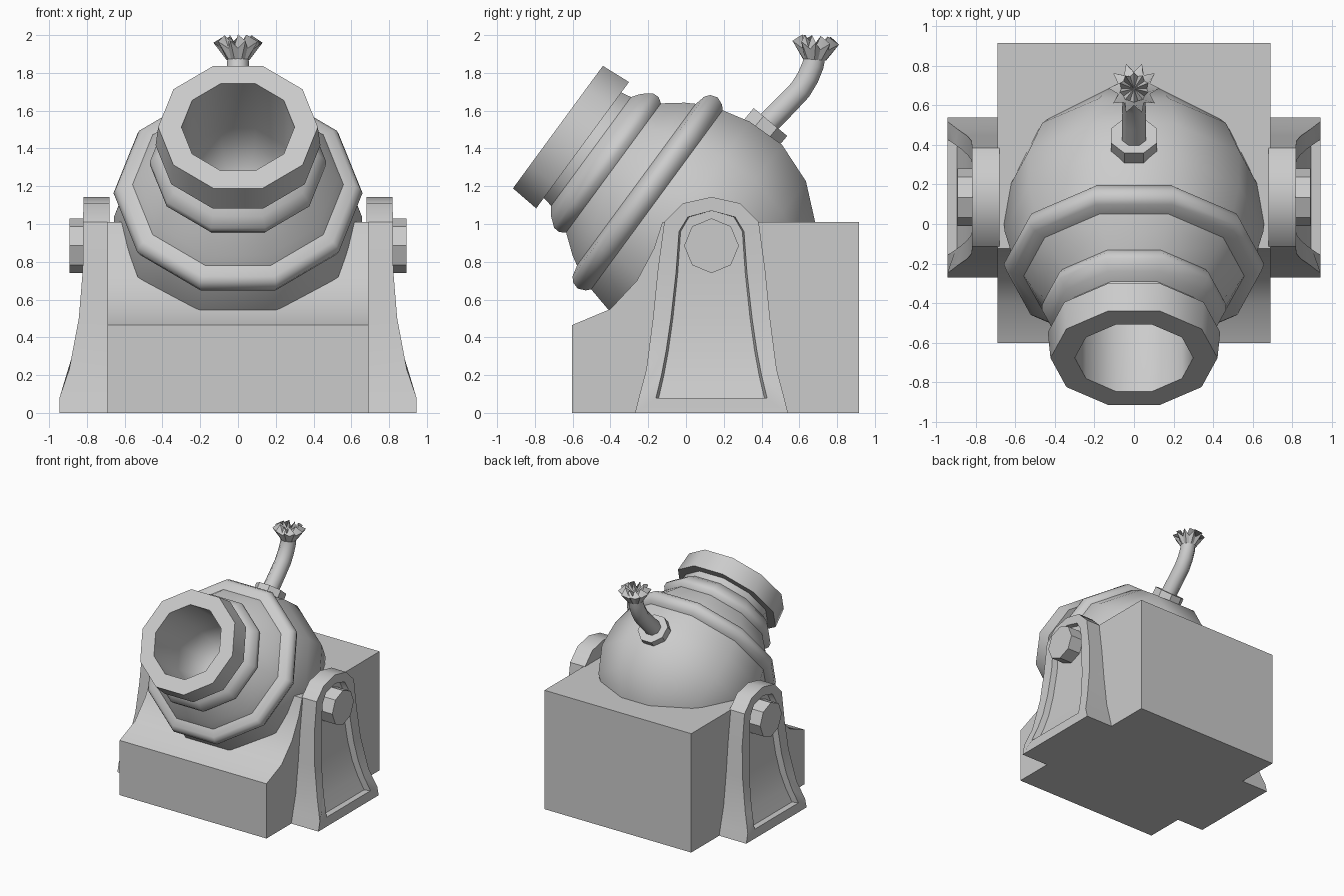
import bpy, bmesh, math
from mathutils import Vector

if "Cube" in bpy.data.objects:
    bpy.data.objects.remove(bpy.data.objects["Cube"])


def finish(name, bm, angle):
    bmesh.ops.remove_doubles(bm, verts=bm.verts, dist=0.0005)
    bmesh.ops.recalc_face_normals(bm, faces=bm.faces)
    mesh = bpy.data.meshes.new(name)
    bm.to_mesh(mesh)
    bm.free()
    ob = bpy.data.objects.new(name, mesh)
    bpy.context.collection.objects.link(ob)
    bpy.ops.object.select_all(action='DESELECT')
    ob.select_set(True)
    bpy.context.view_layer.objects.active = ob
    bpy.ops.object.shade_smooth_by_angle(angle=math.radians(angle))
    return ob


def loft(name, rings, angle=40, caps=True):
    """Skin a list of equal-length closed rings."""
    bm = bmesh.new()
    vr = [[bm.verts.new(p) for p in ring] for ring in rings]
    n = len(vr[0])
    for a, b in zip(vr, vr[1:]):
        for i in range(n):
            j = (i + 1) % n
            bm.faces.new((a[i], a[j], b[j], b[i]))
    if caps:
        bm.faces.new(vr[0])
        bm.faces.new(vr[-1])
    return finish(name, bm, angle)


def ring(center, axis, radius, sides, phase=0.0):
    """Polygon around an axis lying in the yz plane; phase 0 puts a corner on +x."""
    c, x = Vector(center), Vector((1, 0, 0))
    u = Vector(axis).normalized().cross(x)
    return [c + radius * (math.cos(t) * x + math.sin(t) * u)
            for t in (phase + 2 * math.pi * k / sides for k in range(sides))]


# Barrel: ten-sided lathe along the tilted bore axis (distance from muzzle, side apothem)
muzzle = Vector((0, -0.678, 1.513))
back = Vector((0, 0.806, -0.592))
profile = [(0.72, 0), (0.70, 0.12), (0.63, 0.21), (0.52, 0.265), (0.4, 0.285),
           (0, 0.285), (0, 0.402), (0.162, 0.415), (0.162, 0.347),
           (0.218, 0.357), (0.25, 0.402), (0.30, 0.442), (0.335, 0.444), (0.365, 0.424),
           (0.465, 0.502), (0.515, 0.531), (0.53, 0.59), (0.55, 0.615),
           (0.59, 0.627), (0.63, 0.61), (0.65, 0.588), (0.80, 0.624)]
profile += [(0.9 + 0.637 * math.sin(math.radians(a)), 0.637 * math.cos(math.radians(a)))
            for a in (10, 31, 51, 70, 90)]
loft("barrel", [ring(muzzle + back * s, back, r / math.cos(math.pi / 10), 10)
                for s, r in profile], 42, caps=False)

# Base block with a scooped front
side = [(-0.603, 0), (-0.603, 0.465), (-0.40, 0.55), (-0.26, 0.70),
        (-0.17, 0.87), (-0.125, 1.01), (0.915, 1.01), (0.915, 0)]
loft("base_block", [[(x, y, z) for y, z in side] for x in (-0.69, 0.69)], 30)

# Side supports: flared bracket with a recessed panel
PIVOT_Y, PIVOT_Z = 0.135, 0.885
outer = [(0.405, 0), (0.385, 0.08), (0.345, 0.23), (0.31, 0.5),
         (0.285, 0.75), (0.25, 1.01), (0.15, 1.11), (0, 1.143)]
inner = [(0.294, 0.08), (0.265, 0.2), (0.24, 0.33), (0.215, 0.5),
         (0.188, 0.74), (0.172, 0.96), (0.125, 1.037), (0, 1.07)]
flare = [(0, 0.945), (0.08, 0.945), (0.24, 0.89), (0.386, 0.857), (0.66, 0.823), (1.2, 0.818)]


def flare_x(z):
    for (z0, x0), (z1, x1) in zip(flare, flare[1:]):
        if z <= z1:
            return x0 + (x1 - x0) * (z - z0) / (z1 - z0)


def bracket_loop(half, sign, depth=0.0, flat_x=None, shrink=1.0):
    pts = [(-w, z) for w, z in half] + [(w, z) for w, z in reversed(half[:-1])]
    return [(sign * (flat_x or flare_x(z) - depth), PIVOT_Y + w * shrink, z) for w, z in pts]


def support(name, sign):
    bm = bmesh.new()
    loops = [bracket_loop(outer, sign, flat_x=0.68), bracket_loop(outer, sign),
             bracket_loop(inner, sign), bracket_loop(inner, sign, 0.05, shrink=0.95)]
    vr = [[bm.verts.new(p) for p in loop] for loop in loops]
    n = len(vr[0])
    for a, b in zip(vr, vr[1:]):
        for i in range(n):
            j = (i + 1) % n
            bm.faces.new((a[i], a[j], b[j], b[i]))
    bm.faces.new(vr[0])
    floor = vr[-1]
    for i in range(n // 2):
        bm.faces.new(list(dict.fromkeys((floor[i], floor[i + 1], floor[n - 2 - i], floor[n - 1 - i]))))
    finish(name, bm, 35)


for label, sign in (("left", -1), ("right", 1)):
    support(label + "_support", sign)
    # Octagonal pivot pin
    loft(label + "_pivot_pin",
         [[(sign * x, PIVOT_Y + 0.145 * math.cos(k * math.pi / 4),
            PIVOT_Z + 0.145 * math.sin(k * math.pi / 4)) for k in range(8)]
          for x in (0.72, 0.893)], 30)

# Fuse collar
axis = Vector((0, 0.64, 0.77)).normalized()
face = Vector((0, 0.447, 1.54))
loft("fuse_collar", [ring(face + axis * t, axis, 0.125, 8, math.pi / 8) for t in (-0.17, 0)], 30)

# Curved fuse cord
path = [Vector((0, y, z)) for y, z in
        ((0.40, 1.50), (0.524, 1.625), (0.605, 1.71), (0.645, 1.775), (0.672, 1.84), (0.682, 1.89))]
rings = []
for i, p in enumerate(path):
    d = path[min(i + 1, len(path) - 1)] - path[max(i - 1, 0)]
    rings.append(ring(p, d, 0.066 - 0.001 * i, 8, math.pi / 8))
loft("fuse_cord", rings, 50)

# Frayed fuse tip: alternating outer and inner spikes
up = Vector((0, 0.08, 1)).normalized()
tip_base = Vector((0, 0.68, 1.87))


def star(r_even, h_even, r_odd, h_odd):
    a = ring(tip_base + up * h_even, up, r_even, 20)
    b = ring(tip_base + up * h_odd, up, r_odd, 20)
    return [a[k] if k % 2 == 0 else b[k] for k in range(20)]


loft("fuse_frayed_tip", [star(0.062, 0, 0.062, 0), star(0.13, 0.09, 0.085, 0.055),
                         star(0.065, 0.065, 0.075, 0.128), star(0, 0.06, 0, 0.06)], 25, caps=False)
